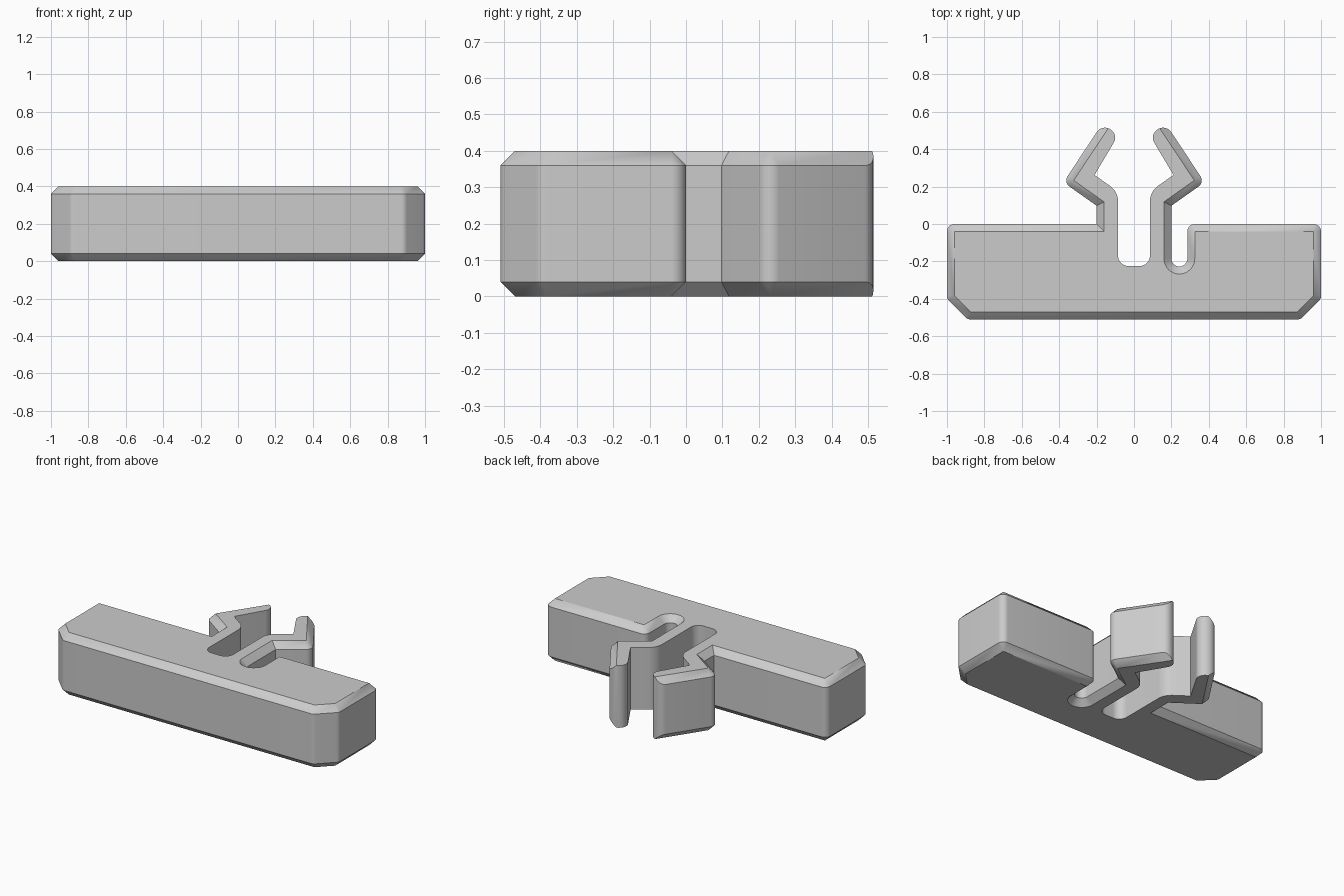
import bpy
import bmesh
from mathutils import Vector

HEIGHT, CHAMFER, STEPS = 0.4, 0.04, 8

if "Cube" in bpy.data.objects:
    bpy.data.objects.remove(bpy.data.objects["Cube"])

grey = bpy.data.materials.new("plain_grey")
grey.use_nodes = True
grey.diffuse_color = (0.6, 0.6, 0.6, 1)
grey.node_tree.nodes["Principled BSDF"].inputs["Base Color"].default_value = (0.6, 0.6, 0.6, 1)

# Corners are (x, y, fillet radius, edge style), counter-clockwise.
# Styles: bevel = chamfered, plain = square, tip_out / tip_in = chamfer fades out.
bar_right = [(0.89, -0.51, 0.04, "bevel"), (1, -0.4, 0.04, "bevel"), (1, 0, 0.04, "bevel")]
relief_slot = [(0.285, 0, 0.04, "bevel"), (0.285, -0.2275, 0.0424, "bevel"),
               (0.2, -0.2275, 0.0424, "bevel")]
arm = [(0.2, 0.0975, 0, "bevel"), (0.377, 0.223, 0.04, "bevel"),
       (0.17, 0.5355, 0.052, "tip_out"), (0.083, 0.477, 0.052, "plain"),
       (0.211, 0.262, 0, "plain"), (0.085, 0.173, 0.1, "plain"),
       (0.085, -0.225, 0.055, "plain")]


def mirrored(corners):
    swap = {"tip_out": "tip_in"}
    return [(-x, y, r, swap.get(s, s)) for x, y, r, s in reversed(corners)]


outline = (bar_right + relief_slot + arm + mirrored(arm)
           + [(-0.2, 0, 0, "bevel")] + mirrored(bar_right))


def rounded_outline(corners):
    """Return wall points paired with the inward shift of the chamfer."""
    result = []
    count = len(corners)
    for i, (x, y, radius, style) in enumerate(corners):
        p = Vector((x, y))
        a = (p - Vector(corners[i - 1][:2])).normalized()
        b = (Vector(corners[(i + 1) % count][:2]) - p).normalized()
        n1, n2 = Vector((a.y, -a.x)), Vector((b.y, -b.x))
        miter = (n1 + n2) / (1 + n1.dot(n2))
        side = 1 if a.x * b.y - a.y * b.x > 0 else -1
        steps = STEPS if radius else 0
        for k in range(steps + 1):
            n = n1.lerp(n2, k / steps).normalized() if radius else miter
            q = p + side * radius * (n - miter) if radius else p
            if style == "bevel":
                shift, depth = -CHAMFER * n, CHAMFER
            elif style == "plain":
                shift, depth = Vector((0, 0)), 0
            else:
                edge = n1 if style == "tip_out" else n2
                depth = max(0, (q - p).dot(edge) + CHAMFER)
                shift = -depth * edge
            result.append((q, shift, depth))
    return result


# Stack four rings: lower chamfer, wall, upper chamfer
bm = bmesh.new()
rings = [[], [], [], []]
for q, shift, depth in rounded_outline(outline):
    inner = q + shift
    for ring, xy, z in zip(rings, (inner, q, q, inner),
                           (0, depth, HEIGHT - depth, HEIGHT)):
        ring.append(bm.verts.new((xy.x, xy.y, z)))
for low, high in zip(rings, rings[1:]):
    for i in range(len(low)):
        bm.faces.new((low[i - 1], low[i], high[i], high[i - 1]))
bm.faces.new(rings[0][::-1])
bm.faces.new(rings[-1])
bmesh.ops.remove_doubles(bm, verts=bm.verts, dist=0.0002)
bmesh.ops.recalc_face_normals(bm, faces=bm.faces)

mesh = bpy.data.meshes.new("clip_bar")
bm.to_mesh(mesh)
bm.free()
mesh.materials.append(grey)
clip = bpy.data.objects.new("clip_bar", mesh)
bpy.context.collection.objects.link(clip)
bpy.context.view_layer.objects.active = clip
clip.select_set(True)
bpy.ops.object.shade_smooth_by_angle()
